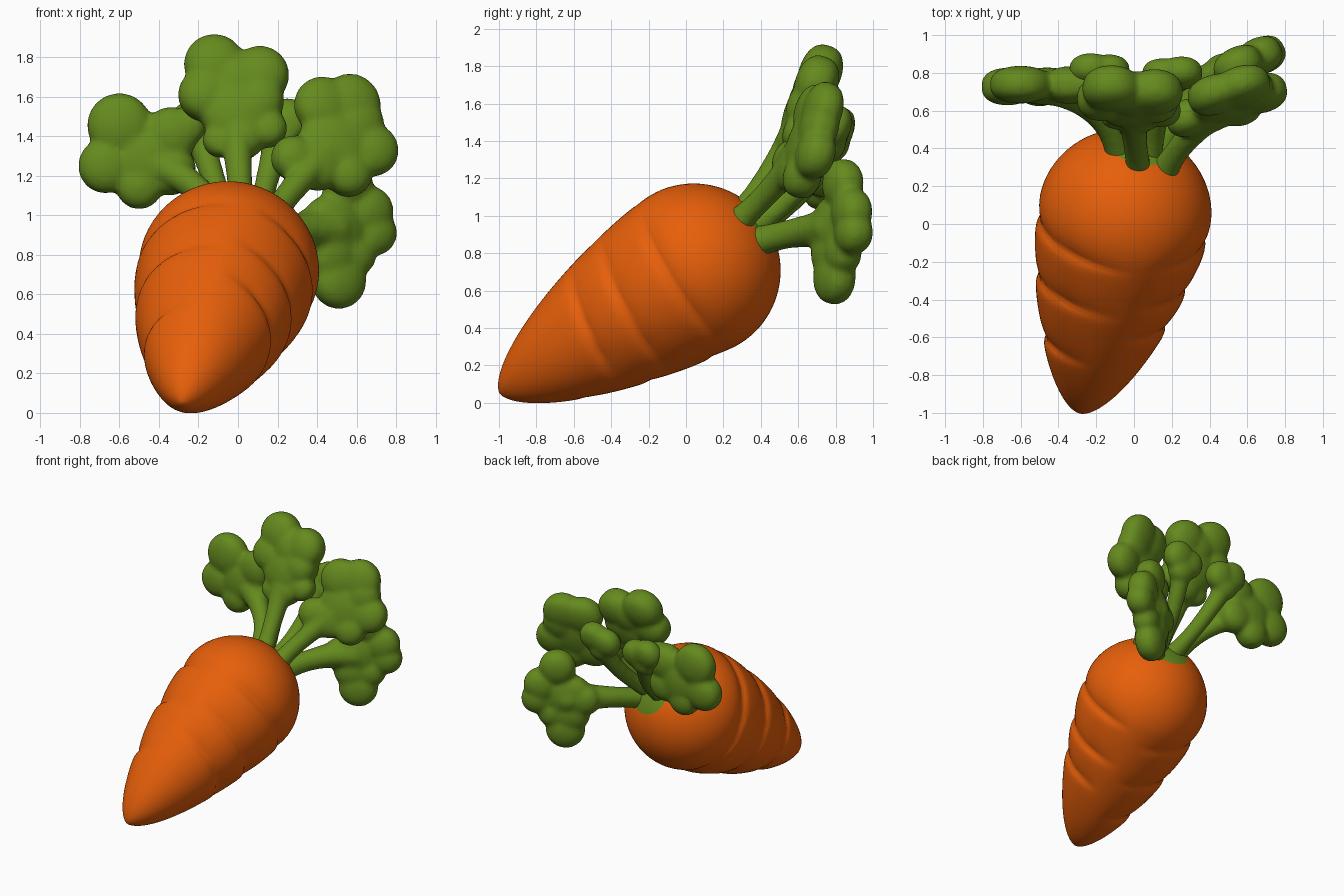
import bpy, bmesh, math
from mathutils import Vector, Matrix

cube = bpy.data.objects.get("Cube")
if cube:
    bpy.data.objects.remove(cube)


def material(name, rgb):
    m = bpy.data.materials.new(name)
    m.use_nodes = True
    m.diffuse_color = (*rgb, 1)
    m.node_tree.nodes["Principled BSDF"].inputs["Base Color"].default_value = (*rgb, 1)
    return m


ORANGE = material("carrot orange", (0.8, 0.115, 0.003))
GREEN = material("leaf green", (0.13, 0.255, 0.013))


def finish(bm, name, *mats):
    bmesh.ops.recalc_face_normals(bm, faces=bm.faces)
    for f in bm.faces:
        f.smooth = True
    mesh = bpy.data.meshes.new(name)
    bm.to_mesh(mesh)
    bm.free()
    for m in mats:
        mesh.materials.append(m)
    obj = bpy.data.objects.new(name, mesh)
    bpy.context.collection.objects.link(obj)
    return obj


# Root: tapered body swept along a leaning axis, with partial creases
TIP, CROWN = Vector((-0.27, -0.93, 0.093)), Vector((0.03, 0.40, 0.935))
AXIS = CROWN - TIP
SIDE = AXIS.cross(Vector((0, 0, 1))).normalized()
UP = SIDE.cross(AXIS).normalized()
WIDEST, R = 0.73, 0.465
GREEN_CAP = 1.003

# position along axis, centre angle, half width, slant
CREASES = [(0.66, 180, 105, -0.03), (0.45, 180, 105, -0.04), (0.22, 185, 95, -0.03),
           (0.70, 0, 65, 0.0), (0.51, 0, 70, 0.02), (0.36, 5, 65, 0.03)]


def base_radius(s):
    if s < WIDEST:
        u = min(1, (WIDEST - s) / (WIDEST + 0.05))
        return R * (1 - u ** 1.45) ** 0.62
    u = min(1, (s - WIDEST) / (1.02 - WIDEST))
    return R * math.sqrt(1 - u * u)


def crease(s, ang):
    cut = 0
    for s0, mid, half, slant in CREASES:
        d = (math.degrees(ang) - mid + 180) % 360 - 180
        if abs(d) < half:
            fade = min(1, 1.5 * math.cos(d / half * math.pi / 2))
            off = s - s0 - slant * math.sin(math.radians(d))
            cut += fade * 0.03 * math.exp(-abs(off) / (0.045 if off > 0 else 0.014))
    return cut


bm = bmesh.new()
RINGS, SEGS = 120, 72
rings = []
for i in range(1, RINGS):
    s = 0.485 - 0.535 * math.cos(math.pi * i / RINGS)
    r, ring = base_radius(s), []
    for k in range(SEGS):
        a = math.tau * k / SEGS
        rad = r - crease(s, a) * min(1, r / 0.25)
        ring.append(bm.verts.new(TIP + AXIS * s + (SIDE * math.cos(a) + UP * math.sin(a)) * rad))
    if rings:
        for k in range(SEGS):
            n = (k + 1) % SEGS
            f = bm.faces.new((rings[-1][k], rings[-1][n], ring[n], ring[k]))
            f.material_index = int(s > GREEN_CAP)
    rings.append(ring)
bm.faces.new(rings[0])
bm.faces.new(rings[-1]).material_index = 1
finish(bm, "carrot_root", ORANGE, GREEN)


# Leaves: pillow lobes lying in a tilted plane plus a curved stem, fused together
def leaf(name, base, knee, plane, lobes, thick=0.1, stem=0.06, flare=0.04):
    x0, y0, z0, kx, kz = plane
    rot = Vector((kx, -1, kz)).to_track_quat('Z', 'Y').to_matrix()

    def on_plane(x, z):
        return Vector((x, y0 + kx * (x - x0) + kz * (z - z0), z))

    bm = bmesh.new()
    for x, z, r in lobes:
        made = bmesh.ops.create_uvsphere(bm, u_segments=24, v_segments=14, radius=1)
        c = on_plane(x, z)
        for v in made["verts"]:
            h = math.copysign(abs(v.co.z) ** 0.75, v.co.z)
            v.co = c + rot @ Vector((v.co.x * r, v.co.y * r, h * min(thick, r * 0.85)))
    # stem runs from the crown to the heart of the leaf, the first lobe listed
    a, b, c = Vector(base), Vector(knee), on_plane(*lobes[0][:2])
    steps = 20
    for i in range(steps + 1):
        t = i / steps
        p = a * (1 - t) ** 2 + b * 2 * t * (1 - t) + c * t * t
        radius = stem + flare * t * t + 0.025 * (1 - t) ** 5
        bmesh.ops.create_icosphere(bm, subdivisions=2, radius=radius,
                                   matrix=Matrix.Translation(p))
    obj = finish(bm, name, GREEN)
    fuse = obj.modifiers.new("fuse", 'REMESH')
    fuse.mode = 'VOXEL'
    fuse.voxel_size = 0.016
    fuse.use_smooth_shade = True
    soft = obj.modifiers.new("soften", 'SMOOTH')
    soft.factor = 0.5
    soft.iterations = 9


leaf("leaf_right", (-0.07, 0.34, 0.94), (-0.14, 0.64, 1.15), (-0.5, 0.73, 1.3, 0, 0.05),
     [(-0.46, 1.28, 0.18), (-0.60, 1.455, 0.165), (-0.67, 1.25, 0.14),
      (-0.34, 1.41, 0.14), (-0.50, 1.15, 0.12), (-0.34, 1.23, 0.13),
      (-0.26, 1.45, 0.1)])
leaf("leaf_middle", (0.03, 0.24, 0.95), (0.0, 0.46, 1.2), (0, 0.72, 1.77, 0, 0.36),
     [(-0.01, 1.54, 0.19), (-0.12, 1.765, 0.155), (0.11, 1.71, 0.15),
      (-0.17, 1.61, 0.135), (0.1, 1.58, 0.135), (0.0, 1.68, 0.15),
      (-0.09, 1.38, 0.09), (0.15, 1.44, 0.1), (0.02, 1.4, 0.12)], 0.115)
leaf("leaf_left", (0.15, 0.26, 0.95), (0.25, 0.46, 1.13), (0.5, 0.66, 1.4, 0.3, 0.3),
     [(0.50, 1.37, 0.2), (0.43, 1.555, 0.15), (0.57, 1.565, 0.155), (0.68, 1.33, 0.135),
      (0.56, 1.21, 0.12), (0.60, 1.47, 0.14), (0.28, 1.29, 0.115), (0.40, 1.27, 0.15)])
leaf("leaf_low_left", (0.12, 0.34, 0.85), (0.24, 0.62, 0.93), (0.55, 0.83, 1.0, 0.5, 0.05),
     [(0.48, 0.93, 0.18), (0.66, 1.02, 0.13), (0.69, 0.91, 0.115), (0.51, 0.67, 0.145),
      (0.55, 1.17, 0.135), (0.59, 0.80, 0.11), (0.47, 0.8, 0.14), (0.38, 0.92, 0.12)],
     0.1, 0.07, 0.05)
leaf("back_leaflet_right", (-0.03, 0.36, 0.93), (-0.1, 0.66, 1.1), (-0.2, 0.81, 1.45, 0, 0.3),
     [(-0.19, 1.39, 0.1), (-0.23, 1.47, 0.115), (-0.13, 1.45, 0.11)], 0.085, 0.055, 0.02)
leaf("back_leaflet_left", (0.08, 0.34, 0.93), (0.13, 0.62, 1.1), (0.2, 0.79, 1.45, 0, 0.3),
     [(0.20, 1.39, 0.1), (0.25, 1.48, 0.115), (0.15, 1.45, 0.11)], 0.085, 0.055, 0.02)
